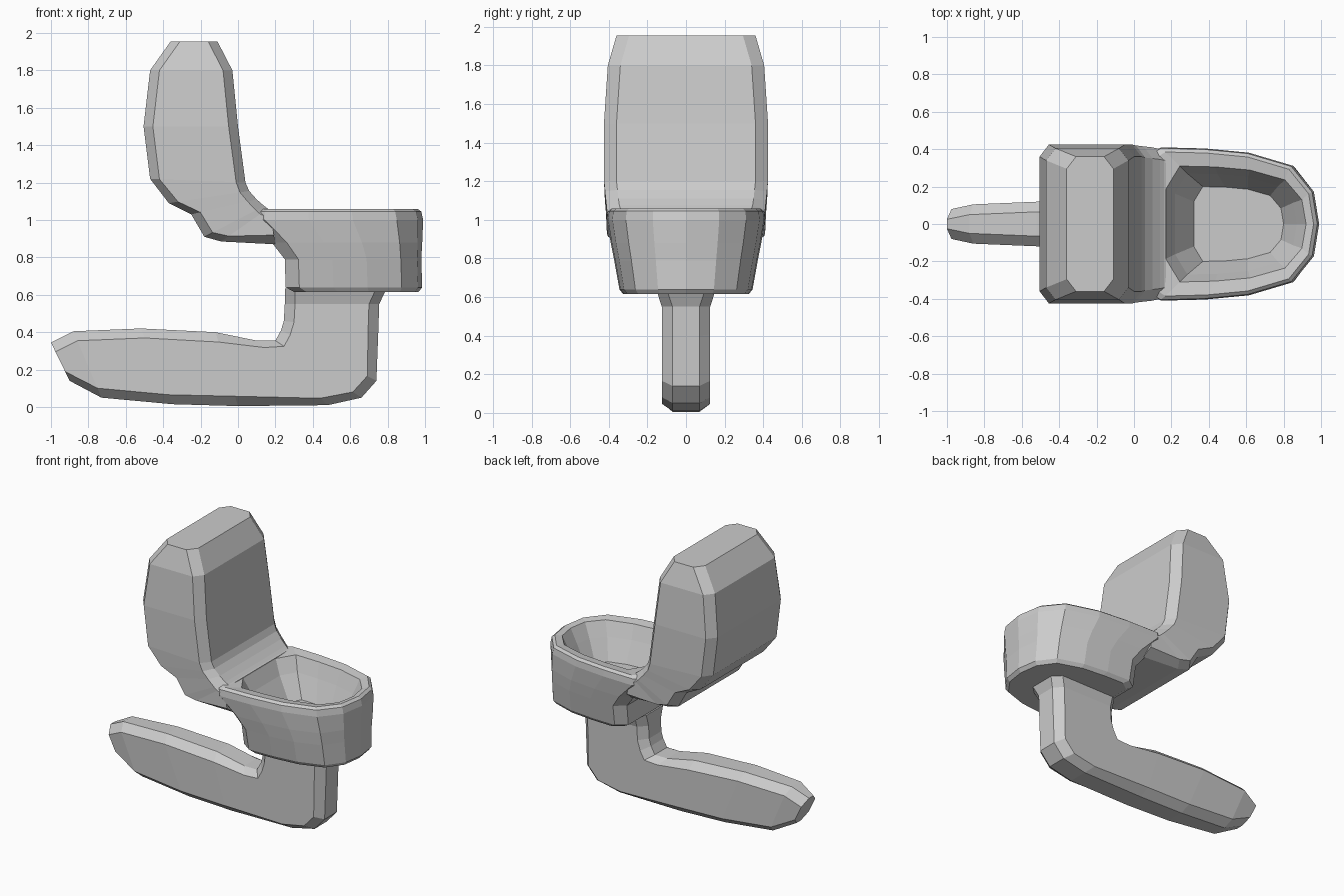
import bpy, bmesh
from mathutils import Vector


def loft(name, rings):
    """Skin equal-sized rings with flat faces and close both ends."""
    bm = bmesh.new()
    rows = [[bm.verts.new(p) for p in r] for r in rings]
    n = len(rows[0])
    for a, b in zip(rows, rows[1:]):
        for i in range(n):
            j = (i + 1) % n
            bm.faces.new((a[i], a[j], b[j], b[i]))
    bm.faces.new(rows[0])
    bm.faces.new(rows[-1])
    bmesh.ops.recalc_face_normals(bm, faces=bm.faces)
    me = bpy.data.meshes.new(name)
    bm.to_mesh(me)
    bm.free()
    ob = bpy.data.objects.new(name, me)
    bpy.context.collection.objects.link(ob)
    return ob


def slab_ring(ox, oz, ix, iz, w, bevel, cut):
    """Chamfered section spanning two side-profile points, half width w."""
    o, i = Vector((ox, 0, oz)), Vector((ix, 0, iz))
    d = (i - o).normalized() * cut
    half = [(o, w - bevel), (o + d, w), (i - d, w), (i, w - bevel)]
    ring = [(p.x, y, p.z) for p, y in half]
    return ring + [(x, -y, z) for x, y, z in reversed(ring)]


def bowl_ring(z, xb, xf, hw, corner=0.85):
    """Egg-shaped outline, blunt at the back and rounded at the front."""
    shape = [(0, corner), (0.1, 1), (0.35, 0.985), (0.6, 0.93),
             (0.85, 0.76), (0.97, 0.42), (1, 0)]
    half = [(xb + u * (xf - xb), v * hw, z) for u, v in shape]
    return half + [(x, -y, z) for x, y, z in reversed(half[:-1])]


# Foot: long beam that turns up into the column
foot = [(-0.9, 0.14, -1, 0.345, 0.08), (-0.73, 0.05, -0.88, 0.405, 0.105),
        (-0.35, 0.015, -0.52, 0.42, 0.12), (0, 0.005, -0.12, 0.40, 0.125),
        (0.48, 0.01, 0.1, 0.355, 0.125), (0.66, 0.05, 0.2, 0.355, 0.125),
        (0.74, 0.14, 0.23, 0.41, 0.125), (0.75, 0.40, 0.245, 0.46, 0.125),
        (0.755, 0.55, 0.25, 0.55, 0.125), (0.79, 0.625, 0.25, 0.635, 0.15)]
loft("foot", [slab_ring(*s, 0.055, 0.055) for s in foot])

# Tank: upright back that bends forward into the shelf behind the bowl
tank = [(-0.36, 1.955, -0.11, 1.955, 0.36), (-0.47, 1.80, -0.03, 1.80, 0.405),
        (-0.505, 1.50, 0.0, 1.50, 0.425), (-0.47, 1.22, 0.04, 1.20, 0.425),
        (-0.37, 1.09, 0.06, 1.155, 0.42), (-0.25, 1.03, 0.10, 1.11, 0.415),
        (-0.18, 0.91, 0.14, 1.075, 0.41), (-0.09, 0.885, 0.16, 1.06, 0.405),
        (0.2, 0.87, 0.17, 1.055, 0.40)]
loft("tank", [slab_ring(*s, 0.065, 0.05) for s in tank])

# Bowl: outer wall, rim, then down the inside to the floor
bowl = [(0.615, 0.30, 0.965, 0.325), (0.64, 0.255, 0.985, 0.345),
        (0.79, 0.25, 0.98, 0.372), (0.88, 0.18, 0.985, 0.39),
        (1.0, 0.05, 0.99, 0.41), (1.045, 0.05, 0.98, 0.405),
        (1.06, 0.08, 0.96, 0.385), (1.05, 0.17, 0.92, 0.31, 0.6),
        (0.95, 0.22, 0.87, 0.27, 0.6), (0.80, 0.32, 0.80, 0.20, 0.6)]
loft("bowl", [bowl_ring(*s) for s in bowl])
